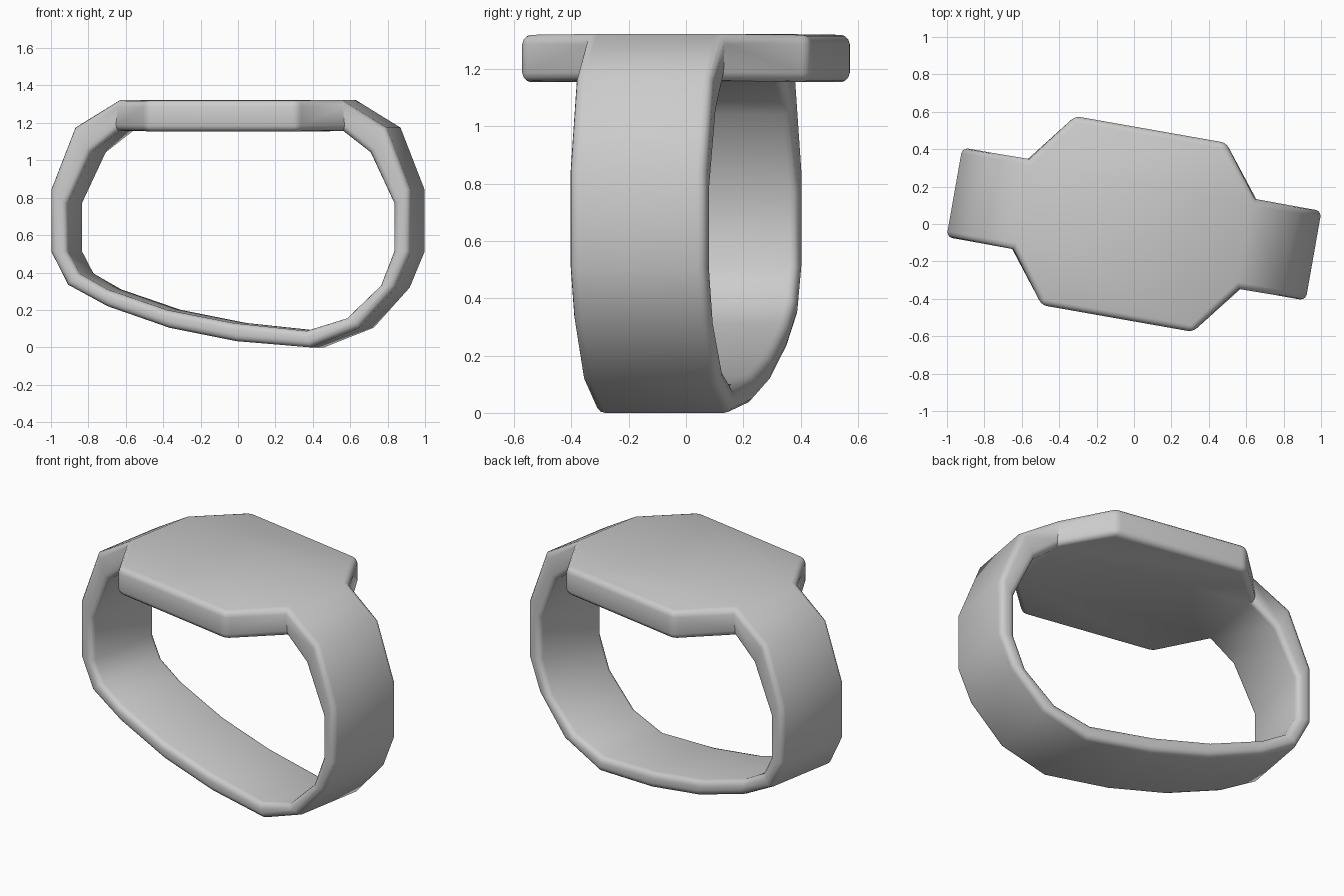
import bpy, bmesh, math
from mathutils import Matrix

if "Cube" in bpy.data.objects:
    bpy.data.objects.remove(bpy.data.objects["Cube"])

HALF_W = 0.243          # half width of the band
PLATE_U, PLATE_V = 0.41, 0.513   # outer corners of the hexagonal face

# band cross-sections (u along the band, z up), running down the left side and round
outer = [(-.613, 1.32), (-.845, 1.175), (-.975, .845), (-.975, .51), (-.885, .335),
         (-.67, .22), (-.335, .105), (.03, .033), (.43, 0), (.70, .105),
         (.895, .32), (.975, .51), (.975, .845), (.845, 1.175), (.613, 1.32)]
inner = [(-.616, 1.155), (-.755, 1.043), (-.885, .77), (-.885, .515), (-.822, .395),
         (-.672, .31), (-.347, .20), (.01, .13), (.41, .088), (.63, .155),
         (.814, .33), (.887, .515), (.887, .77), (.758, 1.043), (.618, 1.155)]

bm = bmesh.new()


def loop(points, v):
    return [bm.verts.new((u, v, z)) for u, z in points]


of, ob = loop(outer, -HALF_W), loop(outer, HALF_W)
nf, nb = loop(inner, -HALF_W), loop(inner, HALF_W)
n = len(outer)

# closed band; the last segment is the middle of the watch face
for i in range(n):
    j = (i + 1) % n
    bm.faces.new((of[i], of[j], ob[j], ob[i]))
    bm.faces.new((nf[i], nb[i], nb[j], nf[j]))
    if j:
        bm.faces.new((of[i], nf[i], nf[j], of[j]))
        bm.faces.new((ob[i], ob[j], nb[j], nb[i]))

# front and back wings that make the face hexagonal
corner_edges = []
for o, k, s in ((of, nf, -1), (ob, nb, 1)):
    ring = [o[0], o[-1], k[-1], k[0]]
    tip = [bm.verts.new((math.copysign(PLATE_U, p.co.x), s * PLATE_V, p.co.z)) for p in ring]
    for a in range(4):
        b = (a + 1) % 4
        bm.faces.new((ring[a], ring[b], tip[b], tip[a]))
    bm.faces.new(tip)

bmesh.ops.recalc_face_normals(bm, faces=bm.faces[:])
bm.normal_update()

# round the convex rims and the face corners
edges = [e for e in bm.edges if e.calc_face_angle_signed(0) > math.radians(45)]
bmesh.ops.bevel(bm, geom=edges, offset=0.032, offset_type='OFFSET', segments=3,
                profile=0.5, affect='EDGES', clamp_overlap=True)
bmesh.ops.recalc_face_normals(bm, faces=bm.faces[:])

# the whole piece is turned slightly about the vertical axis
bmesh.ops.transform(bm, matrix=Matrix.Rotation(math.radians(-10), 4, 'Z'), verts=bm.verts[:])

mesh = bpy.data.meshes.new("wrist_band_with_face")
bm.to_mesh(mesh)
bm.free()
obj = bpy.data.objects.new("wrist_band_with_face", mesh)
bpy.context.collection.objects.link(obj)
bpy.context.view_layer.objects.active = obj
obj.select_set(True)
bpy.ops.object.shade_smooth_by_angle(angle=math.radians(45))
